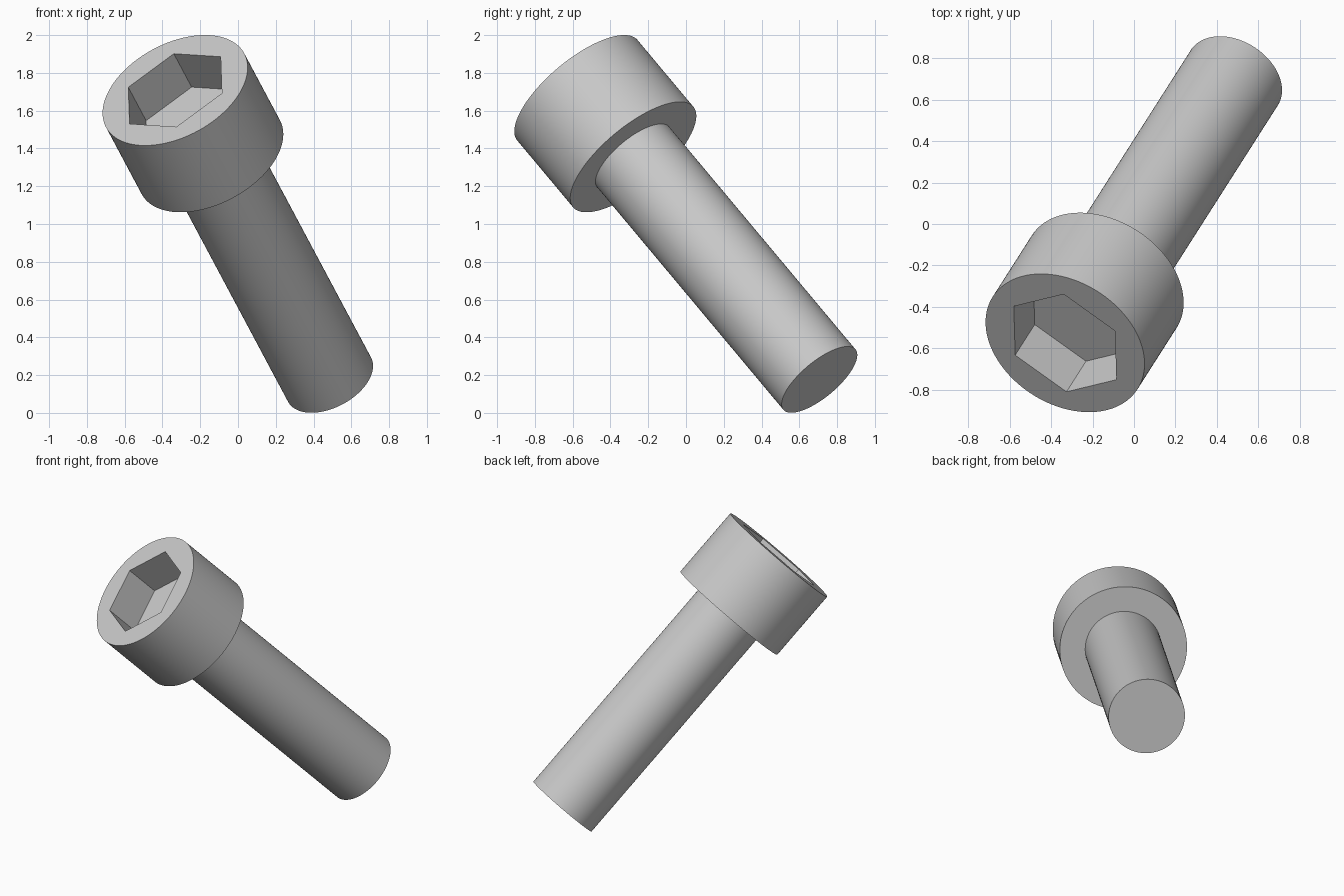
import bpy, bmesh, math
from mathutils import Vector, Matrix

cube = bpy.data.objects.get("Cube")
if cube:
    bpy.data.objects.remove(cube, do_unlink=True)

# Sizes of the bolt, measured along its axis from the head's top face
HEAD_RADIUS, HEAD_HEIGHT = 0.415, 0.498
SHAFT_RADIUS, LENGTH = 0.249, 2.158
SOCKET_RADIUS, SOCKET_DEPTH = 0.305, 0.249
SEGMENTS = 128

steel = bpy.data.materials.new("steel_grey")
steel.use_nodes = True
colour = (0.58, 0.58, 0.58, 1)
steel.diffuse_color = colour
steel.node_tree.nodes["Principled BSDF"].inputs["Base Color"].default_value = colour


def add_object(name, bm):
    bmesh.ops.recalc_face_normals(bm, faces=bm.faces)
    mesh = bpy.data.meshes.new(name)
    bm.to_mesh(mesh)
    bm.free()
    mesh.materials.append(steel)
    obj = bpy.data.objects.new(name, mesh)
    bpy.context.collection.objects.link(obj)
    return obj


# Head and shaft: one stepped profile turned about the axis
bm = bmesh.new()
profile = [(0, 0), (HEAD_RADIUS, 0), (HEAD_RADIUS, -HEAD_HEIGHT),
           (SHAFT_RADIUS, -HEAD_HEIGHT), (SHAFT_RADIUS, -LENGTH), (0, -LENGTH)]
verts = [bm.verts.new((r, 0, z)) for r, z in profile]
edges = [bm.edges.new(pair) for pair in zip(verts, verts[1:])]
bmesh.ops.spin(bm, geom=verts + edges, cent=(0, 0, 0), axis=(0, 0, 1),
               angle=math.tau, steps=SEGMENTS)
bmesh.ops.remove_doubles(bm, verts=bm.verts, dist=1e-5)
bolt = add_object("socket_head_bolt", bm)

# Hexagonal socket: a prism with a corner on local +x, cut from the head
bm = bmesh.new()
ring = [bm.verts.new((SOCKET_RADIUS * math.cos(i * math.tau / 6),
                      SOCKET_RADIUS * math.sin(i * math.tau / 6),
                      -SOCKET_DEPTH)) for i in range(6)]
base = bm.faces.new(ring)
extruded = bmesh.ops.extrude_face_region(bm, geom=[base], use_keep_orig=True)["geom"]
bmesh.ops.translate(bm, vec=(0, 0, SOCKET_DEPTH * 2),
                    verts=[v for v in extruded if isinstance(v, bmesh.types.BMVert)])
cutter = add_object("socket_cutter", bm)
cutter.hide_render = True

cut = bolt.modifiers.new("hex_socket", 'BOOLEAN')
cut.operation = 'DIFFERENCE'
cut.solver = 'EXACT'
cut.object = cutter
bpy.ops.object.select_all(action='DESELECT')
bpy.context.view_layer.objects.active = bolt
bolt.select_set(True)
bpy.ops.object.modifier_apply(modifier=cut.name)
bpy.data.objects.remove(cutter, do_unlink=True)
bpy.ops.object.shade_smooth_by_angle(angle=math.radians(30))

# Tilt the bolt: axis leans down, back and to the left
up = -Vector((0.379, 0.594, -0.710)).normalized()
corner = Vector((-0.007, 0.237, 0.195))
side = (corner - up * corner.dot(up)).normalized()
turn = Matrix((side, up.cross(side), up)).transposed().to_4x4()
bolt.matrix_world = Matrix.Translation((-0.333, -0.575, 1.708)) @ turn
